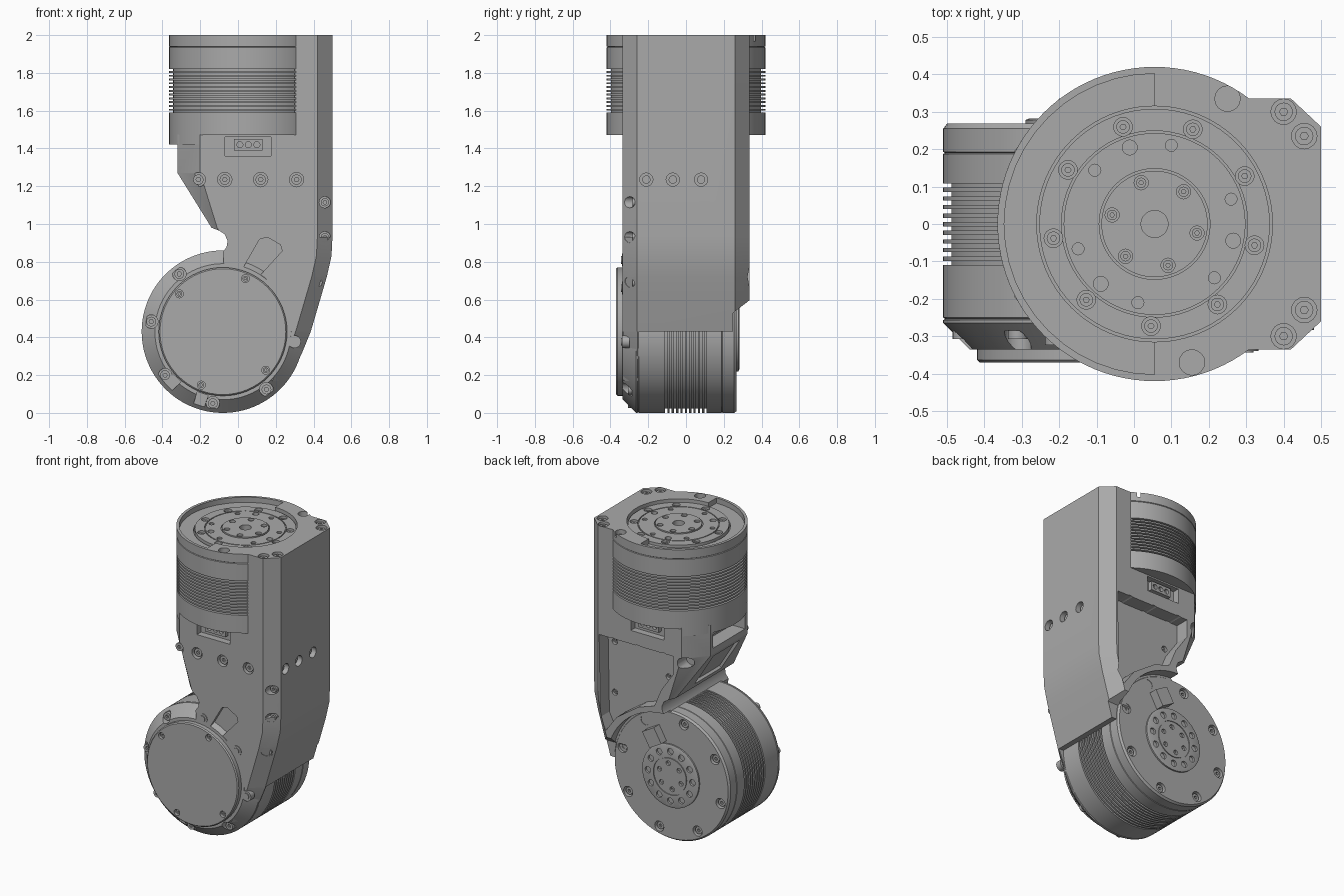
import bpy, bmesh, math
from mathutils import Vector

if "Cube" in bpy.data.objects:
    bpy.data.objects.remove(bpy.data.objects["Cube"])

grey = bpy.data.materials.new("machined grey")
grey.use_nodes = True
grey.diffuse_color = (0.4, 0.4, 0.4, 1)
grey.node_tree.nodes["Principled BSDF"].inputs["Base Color"].default_value = grey.diffuse_color

UP = (0.055, 0, 0)          # upper actuator axis (vertical)
LOW = (-0.08, 0, 0.43)      # lower actuator axis (front to back)
FRONT, BACK = -0.335, 0.335


def finish(name, bm):
    bmesh.ops.remove_doubles(bm, verts=bm.verts, dist=0.0002)
    bmesh.ops.recalc_face_normals(bm, faces=bm.faces)
    mesh = bpy.data.meshes.new(name)
    bm.to_mesh(mesh)
    bm.free()
    mesh.materials.append(grey)
    obj = bpy.data.objects.new(name, mesh)
    bpy.context.collection.objects.link(obj)
    return obj


def loft(bm, rings):
    """Skin closed rings of points and cap both ends."""
    rows = [[bm.verts.new(p) for p in ring] for ring in rings]
    n = len(rows[0])
    for a, b in zip(rows, rows[1:]):
        for i in range(n):
            bm.faces.new((a[i], a[(i + 1) % n], b[(i + 1) % n], b[i]))
    bm.faces.new(rows[0])
    bm.faces.new(rows[-1][::-1])


def place(axis, u, v, h):
    return Vector({"x": (h, u, v), "y": (u, h, v), "z": (u, v, h)}[axis])


def lathe(name, profile, centre, axis, sides=72):
    """Revolve (radius, height) pairs; first and last rings are capped."""
    bm = bmesh.new()
    turn = [2 * math.pi * i / sides for i in range(sides)]
    loft(bm, [[Vector(centre) + place(axis, r * math.cos(t), r * math.sin(t), h)
               for t in turn] for r, h in profile])
    return finish(name, bm)


def prism(name, points, axis, low, high):
    bm = bmesh.new()
    loft(bm, [[place(axis, u, v, h) for u, v in points] for h in (low, high)])
    return finish(name, bm)


def box(name, x0, x1, y0, y1, z0, z1):
    return prism(name, [(x0, y0), (x1, y0), (x1, y1), (x0, y1)], "z", z0, z1)


def pegs(name, spots, axis, r, low, high, sides=16):
    """Many parallel round pegs in one object."""
    bm = bmesh.new()
    for u, v in spots:
        ang = [2 * math.pi * i / sides for i in range(sides)]
        loft(bm, [[place(axis, u + r * math.cos(t), v + r * math.sin(t), h)
                   for t in ang] for h in (low, high)])
    return finish(name, bm)


def cut(target, cutter):
    mod = target.modifiers.new("cut", "BOOLEAN")
    mod.operation, mod.solver, mod.object = "DIFFERENCE", "EXACT", cutter
    cutter.hide_render = True
    mesh = bpy.data.meshes.new_from_object(
        target.evaluated_get(bpy.context.evaluated_depsgraph_get()))
    target.modifiers.clear()
    target.data = mesh
    bpy.data.objects.remove(cutter)


def screws(name, target, spots, axis, face, inward, r=0.034):
    """Counterbored screws: pocket, raised head and socket."""
    a, b = sorted((face - inward * 0.05, face + inward * 0.035))
    cut(target, pegs("pocket", spots, axis, r, a, b))
    a, b = sorted((face + inward * 0.012, face + inward * 0.04))
    heads = pegs(name, spots, axis, r * 0.72, a, b)
    a, b = sorted((face, face + inward * 0.026))
    cut(heads, pegs("socket", spots, axis, r * 0.32, a, b, 6))


def around(cx, cy, r, count, start):
    return [(cx + r * math.cos(math.radians(start + 360 * i / count)),
             cy + r * math.sin(math.radians(start + 360 * i / count))) for i in range(count)]


def fins(r, low, high, count, depth=0.022):
    """Profile steps for a stack of cooling fins."""
    step, out = (high - low) / count, []
    for i in range(count):
        h = low + i * step
        out += [(r, h), (r - depth, h), (r - depth, h + step * 0.5), (r, h + step * 0.5)]
    return out


def shell(name, points, front_depth, back_depth, front, back):
    """Outline points (x, z, inset, depth) skinned with chamfered front and back edges."""
    bm = bmesh.new()
    loft(bm, [[(x + c, front, z) for x, z, c, d in points],
              [(x, front + d * front_depth, z) for x, z, c, d in points],
              [(x, back - d * back_depth, z) for x, z, c, d in points],
              [(x + c * (back_depth > 0), back, z) for x, z, c, d in points]])
    return finish(name, bm)


# --- structural housing joining the two actuators
edge = [(0.5, 0.93), (0.495, 0.83), (0.47, 0.72), (0.435, 0.6), (0.385, 0.43)]
right = [(x, z, -0.08, 0.075) for x, z in [(0.5, 2)] + edge]
left = [(0.28, 0.43), (-0.06, 0.6), (-0.08, 0.85), (-0.06, 0.88), (-0.055, 0.91),
        (-0.07, 0.945), (-0.1, 0.965)]
body = shell("housing", right + [(x, z, 0, 0) for x, z in left]
             + [(-0.14, 0.98, 0.03, 0.03), (-0.32, 1.27, 0.12, 0.14), (-0.32, 1.475, 0.12, 0.14),
                (0.3, 1.475, 0, 0), (0.3, 2, 0, 0)], 1, 1, FRONT, BACK)
cut(body, lathe("rotor_clearance", [(0.315, 1.9), (0.315, 2.1)], UP, "z"))
cut(body, lathe("flange_clearance", [(0.435, 0.265), (0.435, 0.5)], LOW, "y"))
cut(body, prism("rib_end", [(0.25, 0.3), (0.38, 0.3), (0.38, 0.63), (0.25, 0.53)],
                "x", -0.5, 0.6))
# rear pocket, side window and sloped recess
cut(body, prism("rear_pocket", [(0.41, 1.27), (-0.14, 1.27), (-0.14, 1.15), (-0.05, 1.02), (0, 0.9),
                                (0.12, 0.86), (0.28, 0.75), (0.36, 0.64), (0.4, 0.72)],
                "y", 0.24, 0.5))
cut(body, box("side_window", -0.5, -0.22, -0.17, 0.17, 1.31, 1.4))
cut(body, prism("slope_recess", [(-0.34, 1.24), (-0.19, 1.0), (-0.15, 1.03), (-0.28, 1.24)],
                "y", -0.14, 0.14))
# keyed slot on the front face
dirv, side = Vector((0.5, 0.866)), Vector((0.866, -0.5))
base = Vector((0.04, 0.65))
slot = [base + dirv * a + side * b for a, b in
        [(0, -0.07), (0.27, -0.07), (0.3, -0.04), (0.3, 0.04), (0.27, 0.07), (0, 0.07)]]
cut(body, prism("slot", slot, "y", -0.5, FRONT + 0.025))
# connector sockets front and back
for s, label in ((-1, "front"), (1, "rear")):
    lo, hi = sorted((s * 0.29, s * 0.4))
    cut(body, box("socket_cut", -0.07, 0.175, lo, hi, 1.36, 1.46))
    lo, hi = sorted((s * 0.28, s * 0.32))
    plug = box(label + "_connector", -0.02, 0.13, lo, hi, 1.39, 1.45)
    cut(plug, pegs("pin", [(x, 1.42) for x in (0.01, 0.055, 0.1)], "y", 0.016, s * 0.3, s * 0.35))
# housing screws
row = [(x, 1.235) for x in (-0.21, -0.07, 0.12, 0.31)]
screws("front_screws", body, row, "y", FRONT, 1, 0.038)
cut(body, pegs("rear_scallops", row, "y", 0.04, 0.24, 0.5))
cut(body, pegs("side_bores", [(y, 1.235) for y in (-0.21, -0.07, 0.08)], "x", 0.035, 0.46, 0.6))
pegs("side_bushings", [(y, 1.235) for y in (-0.21, -0.07, 0.08)], "x", 0.022, 0.44, 0.475)
screws("edge_screws", body, [(0.46, 1.115), (0.46, 0.93), (0.425, 0.69)], "y", -0.295, 1, 0.03)
screws("pocket_screws", body, [(0.36, 0.86), (-0.04, 1.07), (0.36, 1.2)], "y", 0.24, -1, 0.02)
mount = [(0.4, 0.3), (0.455, 0.235), (0.425, 0.1), (0.39, -0.19), (0.455, -0.23), (0.4, -0.3)]
screws("mount_screws", body, mount, "z", 2, -1)

# --- front plate running down the lower actuator
plate = [(x, z, -0.08, 0.075) for x, z in edge + [(0.34, 0.32), (0.262, 0.17)]]
shell("front_plate", plate + [(0, 0.2, 0, 0), (0, 0.6, 0, 0), (0.3, 0.93, 0, 0)],
      1, 0, FRONT + 0.002, -0.25)

# --- upper actuator
upper = lathe("upper_actuator", [(0.3, 1.47), (0.42, 1.47)] + fins(0.42, 1.59, 1.83, 12)
              + [(0.42, 1.935), (0.416, 1.938), (0.42, 1.941), (0.42, 2), (0.315, 2), (0.315, 1.95)],
              UP, "z", 96)
half = [math.radians(90 + 7.5 * i) for i in range(25)]
arc = [(0.055 + r * math.cos(t), r * math.sin(t))
       for r, ts in ((0.402, half), (0.3, half[::-1])) for t in ts]
cut(upper, prism("rim_recess", arc, "z", 1.965, 2.1))
cut(upper, pegs("rim_bores", [(0.25, 0.335), (0.155, -0.37)], "z", 0.034, 1.97, 2.1))
saddle = [math.radians(127 + 5.3 * i) for i in range(21)]
prism("upper_saddle", [(0.055 + 0.42 * math.cos(t), 0.42 * math.sin(t)) for t in saddle],
      "z", 1.42, 1.475)
rotor = lathe("rotor_disc", [(0.308, 1.93), (0.308, 1.98), (0.249, 1.98), (0.249, 1.972), (0.243, 1.972),
                             (0.243, 1.98), (0.148, 1.98), (0.148, 1.972), (0.142, 1.972),
                             (0.142, 1.985), (0.036, 1.985), (0.036, 1.94)], UP, "z")
screws("rotor_screws", rotor, around(0.055, 0, 0.273, 9, -12), "z", 1.98, -1, 0.025)
cut(rotor, pegs("dowels", around(0.055, 0, 0.215, 3, -12), "z", 0.02, 1.96, 2.1))
cut(rotor, pegs("threads", around(0.055, 0, 0.215, 6, 18), "z", 0.016, 1.97, 2.1))
screws("hub_screws", rotor, around(0.055, 0, 0.116, 6, -12), "z", 1.985, -1, 0.019)

# --- lower actuator
lower = lathe("lower_actuator", [(0.36, FRONT), (0.43, -0.265), (0.43, -0.257), (0.425, -0.254),
                                 (0.43, -0.25)] + fins(0.43, -0.11, 0.12, 10)
              + [(0.43, 0.187), (0.426, 0.19), (0.43, 0.193), (0.43, 0.255), (0.42, 0.268)],
              LOW, "y", 96)
for t in (225, 252):
    c, s = math.cos(math.radians(t)), math.sin(math.radians(t))
    quad = [(LOW[0] + r * c - w * s, LOW[2] + r * s + w * c)
            for r, w in ((0.345, -0.03), (0.47, -0.03), (0.47, 0.03), (0.345, 0.03))]
    cut(lower, prism("flange_notch", quad, "y", -0.4, -0.285))
ring = around(LOW[0], LOW[2], 0.383, 8, 37)
lower_front = [p for i, p in enumerate(ring) if i in (2, 3, 4, 5, 6)]
screws("flange_screws", lower, lower_front, "y", -0.32, 1, 0.036)
pegs("flange_bosses", [ring[0], ring[1], ring[7]], "y", 0.034, -0.3, FRONT - 0.004)
pegs("boss_heads", [ring[0], ring[1], ring[7]], "y", 0.02, -0.3, FRONT - 0.009)
screws("rear_flange_screws", lower, around(LOW[0], LOW[2], 0.375, 8, 14), "y", 0.268, -1, 0.034)
cover = lathe("front_cover", [(0.34, -0.3), (0.34, -0.363), (0.333, -0.37)], LOW, "y", 64)
spots = [(LOW[0] + 0.305 * math.cos(math.radians(t)), LOW[2] + 0.305 * math.sin(math.radians(t)))
         for t in (139, 67, -42, -112)]
screws("cover_screws", cover, spots, "y", -0.37, 1, 0.021)

# --- output hub and cable block on the rear
hub = lathe("output_hub", [(0.21, 0.25), (0.21, 0.278), (0.2, 0.282), (0.125, 0.282), (0.125, 0.276),
                           (0.119, 0.276), (0.119, 0.282)], LOW, "y")
cut(hub, pegs("hub_bores", around(LOW[0], LOW[2], 0.165, 12, 0), "y", 0.021, 0.262, 0.4))
screws("hub_inner_screws", hub, around(LOW[0], LOW[2], 0.085, 6, 20), "y", 0.282, -1, 0.016)
mid = Vector((0.03, 0.68))
prism("cable_block", [mid + dirv * a + side * b for a, b in
                      [(-0.06, -0.05), (0.05, -0.05), (0.05, 0.05), (-0.06, 0.05)]],
      "y", 0.25, 0.325)

# --- smooth the round parts, keep machined edges crisp
bpy.ops.object.select_all(action="DESELECT")
for obj in bpy.context.collection.objects:
    if obj.type == "MESH" and grey.name in obj.data.materials:
        obj.select_set(True)
        bpy.context.view_layer.objects.active = obj
bpy.ops.object.shade_smooth_by_angle(angle=math.radians(25))
